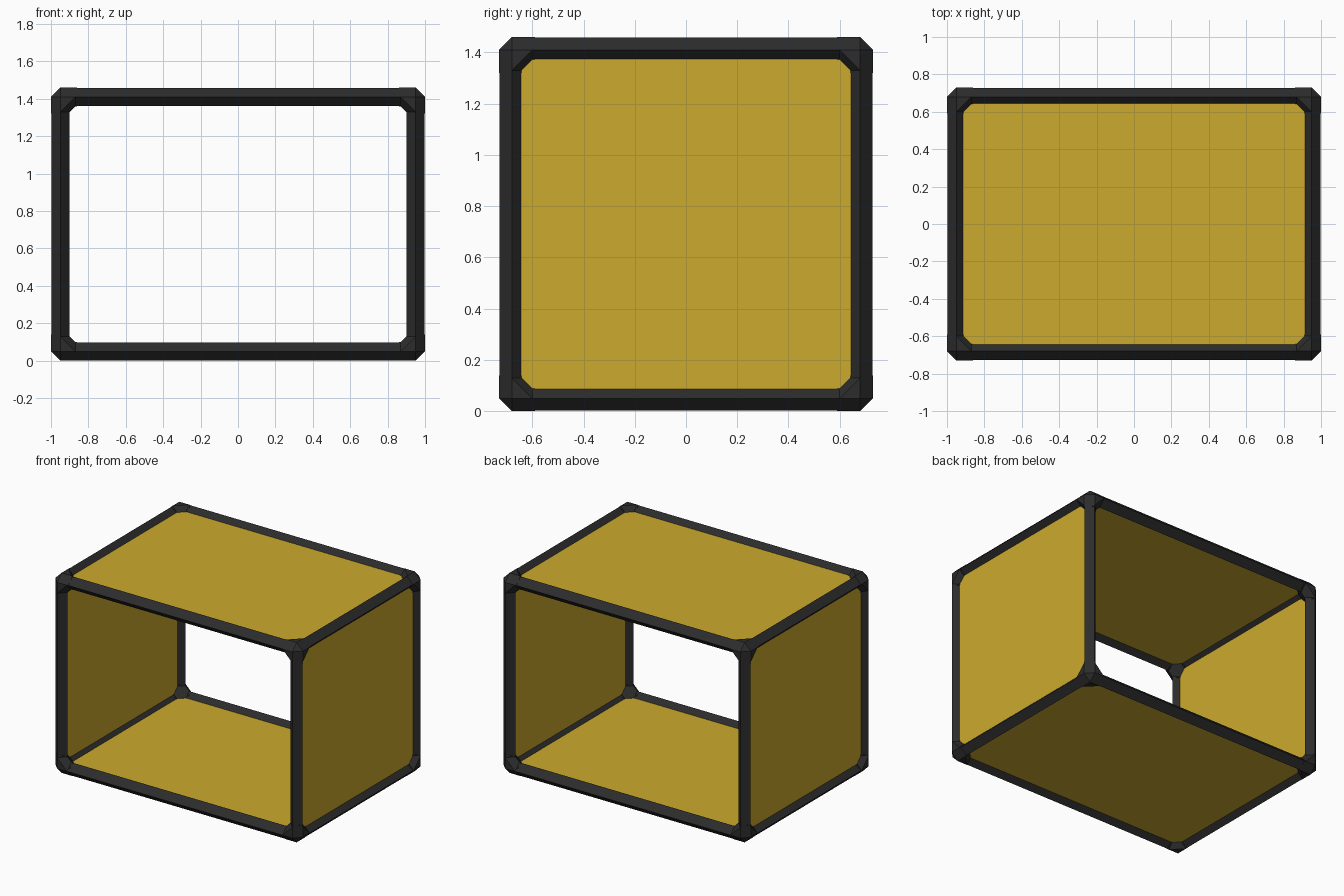
import bpy
import bmesh
from itertools import product
from mathutils import Vector

if "Cube" in bpy.data.objects:
    bpy.data.objects.remove(bpy.data.objects["Cube"], do_unlink=True)

HALF = Vector((1.0, 0.73, 0.73))      # outer half size
R = 0.05                              # half width of the diamond frame section
NODE = HALF - Vector((R, R, R))       # centre lines of the frame
CENTRE = Vector((0, 0, HALF.z))
ARM, WEB, THICK = 0.09, 0.08, 0.024


def material(name, color):
    m = bpy.data.materials.new(name)
    m.use_nodes = True
    m.diffuse_color = color
    bsdf = m.node_tree.nodes["Principled BSDF"]
    bsdf.inputs["Base Color"].default_value = color
    bsdf.inputs["Roughness"].default_value = 0.6
    return m


black = material("black frame", (0.025, 0.025, 0.025, 1))
gold = material("golden yellow panel", (0.60, 0.40, 0.026, 1))


def axis_vector(axis, length):
    v = Vector((0, 0, 0))
    v[axis] = length
    return v


def diamond(axis, at, r):
    """Four points of a diamond section across the given axis."""
    return [at + axis_vector(a, s * r)
            for a in range(3) if a != axis for s in (-1, 1)]


def add_hull(bm, points):
    verts = [bm.verts.new(p) for p in points]
    res = bmesh.ops.convex_hull(bm, input=verts)
    spare = {g for g in res["geom_interior"] + res["geom_unused"]
             if isinstance(g, bmesh.types.BMVert)}
    bmesh.ops.delete(bm, geom=list(spare), context='VERTS')


def finish(name, bm, mat):
    bmesh.ops.dissolve_limit(bm, angle_limit=0.01, verts=bm.verts[:], edges=bm.edges[:])
    bmesh.ops.recalc_face_normals(bm, faces=bm.faces[:])
    mesh = bpy.data.meshes.new(name)
    bm.to_mesh(mesh)
    bm.free()
    mesh.materials.append(mat)
    obj = bpy.data.objects.new(name, mesh)
    bpy.context.collection.objects.link(obj)
    return obj


# Corner connectors: a filled, webbed node with three short sockets
for signs in product((-1, 1), repeat=3):
    node = CENTRE + Vector([s * n for s, n in zip(signs, NODE)])
    bm = bmesh.new()
    web = [node + axis_vector(a, s * R) for a in range(3) for s in (-1, 1)]
    for axis in range(3):
        web += diamond(axis, node + axis_vector(axis, -signs[axis] * WEB), R)
    add_hull(bm, web)
    for axis in range(3):
        ends = [diamond(axis, node + axis_vector(axis, -signs[axis] * d), R)
                for d in (WEB / 2, ARM)]
        add_hull(bm, ends[0] + ends[1])
    name = "corner_%s_%s_%s" % ("left" if signs[0] > 0 else "right",
                                "back" if signs[1] > 0 else "front",
                                "top" if signs[2] > 0 else "bottom")
    finish(name, bm, black)

# Frame bars: four parallel diamond rods along each axis
for axis, label in enumerate(("cross_bar", "depth_bar", "upright_bar")):
    others = [a for a in range(3) if a != axis]
    for signs in product((-1, 1), repeat=2):
        mid = CENTRE.copy()
        for a, s in zip(others, signs):
            mid[a] += s * NODE[a]
        reach = axis_vector(axis, NODE[axis] - WEB)
        bm = bmesh.new()
        add_hull(bm, diamond(axis, mid - reach, R - 0.002)
                 + diamond(axis, mid + reach, R - 0.002))
        finish(label, bm, black)

# Panels: left, right, top and bottom; front and back stay open
for axis, names in ((0, ("right_panel", "left_panel")),
                    (2, ("bottom_panel", "top_panel"))):
    for s, name in zip((-1, 1), names):
        size = NODE * 2
        size[axis] = THICK
        bm = bmesh.new()
        bmesh.ops.create_cube(bm, size=1)
        bmesh.ops.scale(bm, vec=size, verts=bm.verts[:])
        bmesh.ops.translate(bm, vec=CENTRE + axis_vector(axis, s * NODE[axis]),
                            verts=bm.verts[:])
        finish(name, bm, gold)
